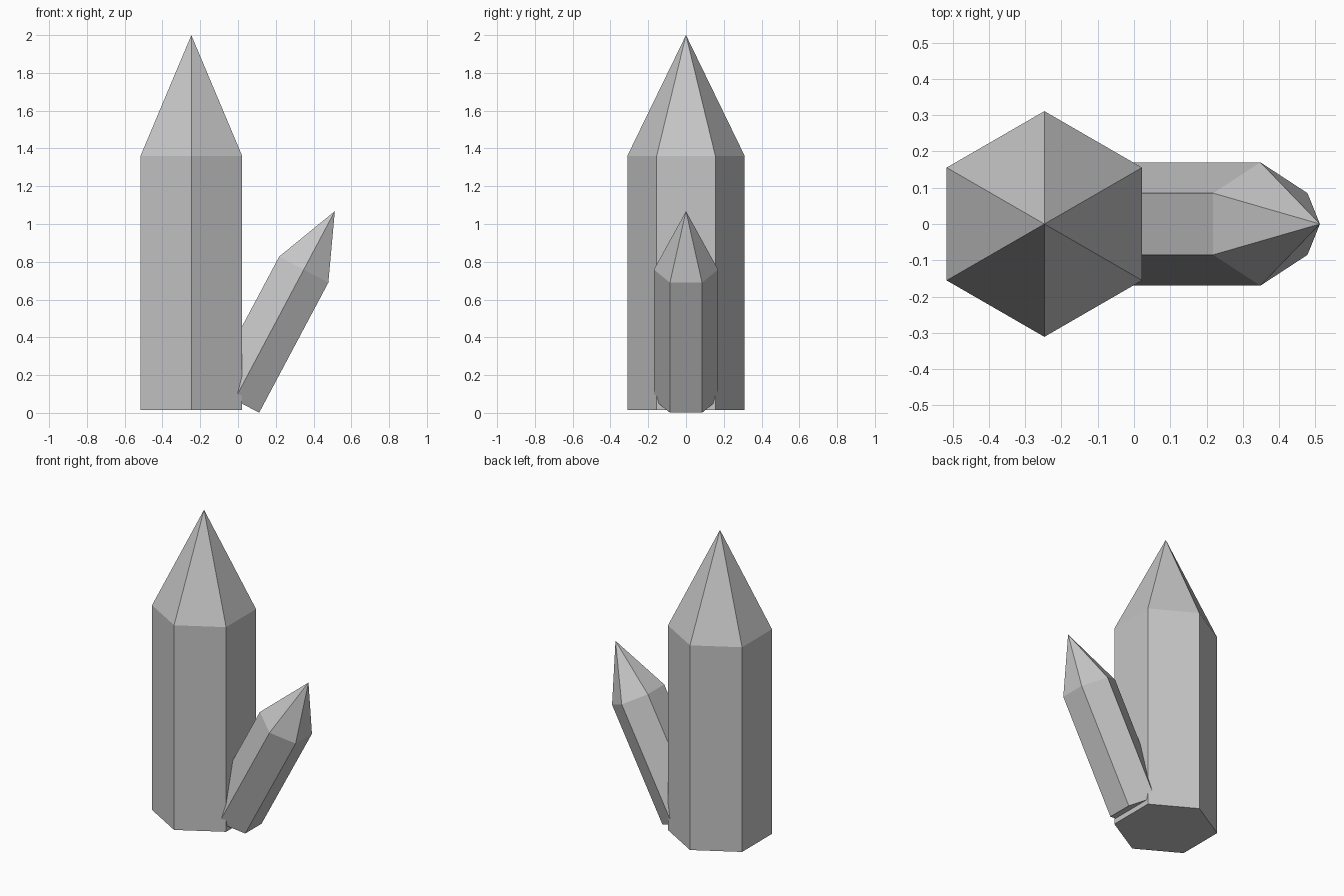
import bpy, bmesh, math
from mathutils import Matrix

cube = bpy.data.objects.get("Cube")
if cube:
    bpy.data.objects.remove(cube, do_unlink=True)

# Single grey mineral colour
grey = bpy.data.materials.new("crystal_grey")
grey.use_nodes = True
colour = (0.56, 0.56, 0.56, 1)
grey.diffuse_color = colour
grey.node_tree.nodes["Principled BSDF"].inputs["Base Color"].default_value = colour


def crystal(name, base, radius, shaft, point, tilt):
    """Six-sided prism with a pointed tip, leaning towards +x by tilt degrees."""
    bm = bmesh.new()

    def ring(z):
        return [bm.verts.new((radius * math.cos(a), radius * math.sin(a), z))
                for a in (math.radians(30 + 60 * i) for i in range(6))]

    low, high = ring(0), ring(shaft)
    tip = bm.verts.new((0, 0, shaft + point))
    bm.faces.new(low[::-1])
    for i in range(6):
        j = (i + 1) % 6
        bm.faces.new((low[i], low[j], high[j], high[i]))
        bm.faces.new((high[i], high[j], tip))
    bm.transform(Matrix.Rotation(math.radians(tilt), 4, 'Y'))
    mesh = bpy.data.meshes.new(name)
    bm.to_mesh(mesh)
    bm.free()
    mesh.materials.append(grey)
    obj = bpy.data.objects.new(name, mesh)
    obj.location = base
    bpy.context.collection.objects.link(obj)
    return obj


# Tall upright crystal and the small one leaning out of its foot
crystal("main_crystal", (-0.247, 0, 0.015), 0.311, 1.345, 0.64, 0)
crystal("side_crystal", (-0.018, 0, 0.07), 0.17, 0.78, 0.35, 28)
